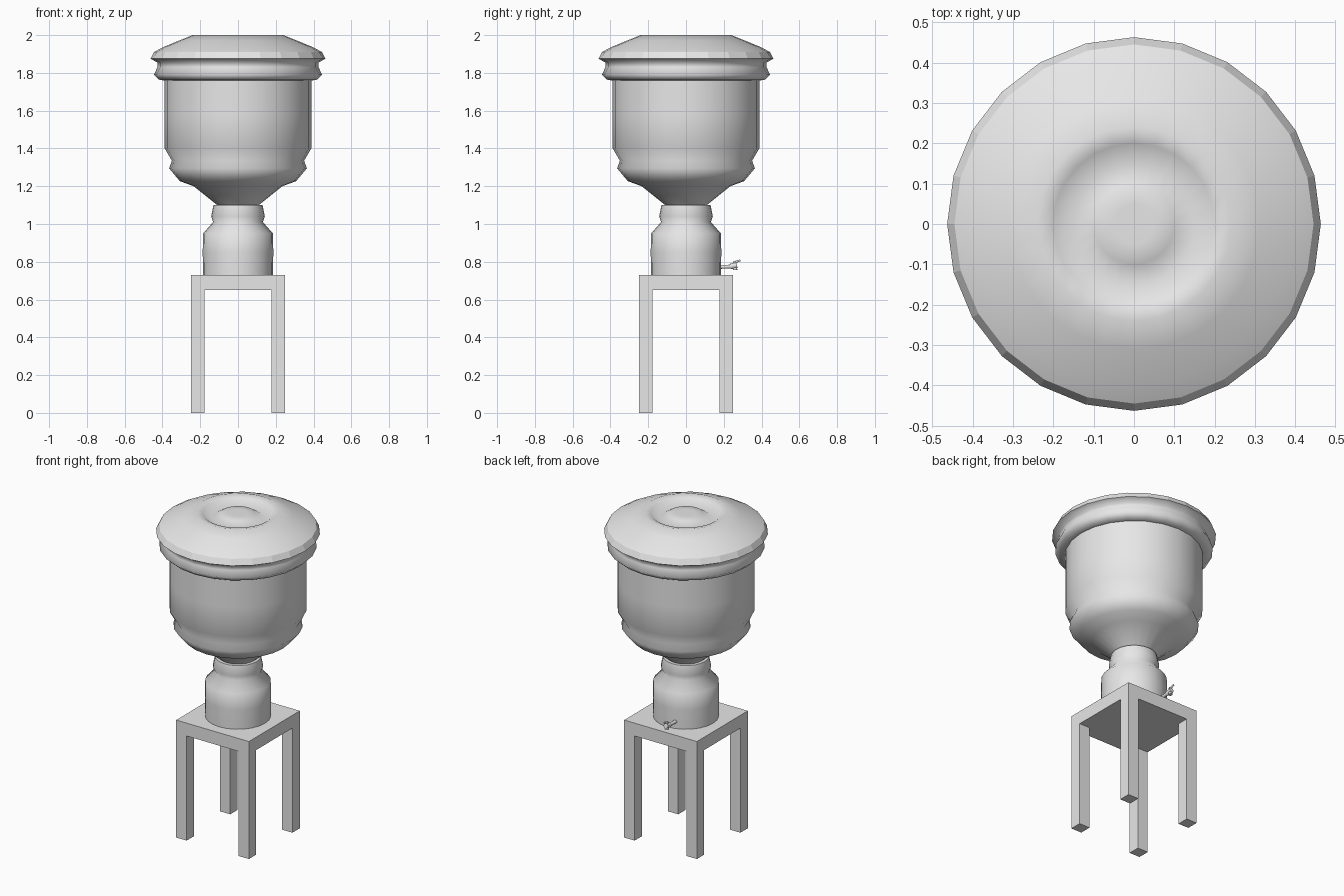
import bpy, bmesh, math
from mathutils import Vector

cube = bpy.data.objects.get("Cube")
if cube:
    bpy.data.objects.remove(cube, do_unlink=True)

grey = bpy.data.materials.new("plain_grey")
grey.use_nodes = True
grey.diffuse_color = (0.8, 0.8, 0.8, 1)
grey.node_tree.nodes["Principled BSDF"].inputs["Base Color"].default_value = (0.8, 0.8, 0.8, 1)


def finish(bm, name, smooth_angle=None):
    bmesh.ops.recalc_face_normals(bm, faces=bm.faces)
    mesh = bpy.data.meshes.new(name)
    bm.to_mesh(mesh)
    bm.free()
    mesh.materials.append(grey)
    ob = bpy.data.objects.new(name, mesh)
    bpy.context.collection.objects.link(ob)
    if smooth_angle:
        bpy.ops.object.select_all(action='DESELECT')
        ob.select_set(True)
        bpy.context.view_layer.objects.active = ob
        bpy.ops.object.shade_smooth_by_angle(angle=math.radians(smooth_angle))
    return ob


def lathe(name, profile, smooth_angle=None, sides=24):
    """Revolve (radius, height) points about z; zero radius makes a pole."""
    bm = bmesh.new()
    rings = []
    for r, z in profile:
        count = sides if r > 0 else 1
        rings.append([bm.verts.new((r * math.cos(math.tau * i / sides),
                                    r * math.sin(math.tau * i / sides), z))
                      for i in range(count)])
    for a, b in zip(rings, rings[1:]):
        for i in range(sides):
            j = (i + 1) % sides
            quad = [a[i % len(a)], a[j % len(a)], b[j % len(b)], b[i % len(b)]]
            bm.faces.new(list(dict.fromkeys(quad)))
    return finish(bm, name, smooth_angle)


def box(name, low, high):
    bm = bmesh.new()
    bmesh.ops.create_cube(bm, size=1)
    for v in bm.verts:
        v.co = Vector([(l + h) / 2 + c * (h - l) for l, h, c in zip(low, high, v.co)])
    return finish(bm, name)


def rod(name, start, end, r1, r2):
    start, end = Vector(start), Vector(end)
    axis = end - start
    bm = bmesh.new()
    bmesh.ops.create_cone(bm, cap_ends=True, segments=12, radius1=r1, radius2=r2,
                          depth=axis.length)
    bmesh.ops.rotate(bm, verts=bm.verts,
                     matrix=Vector((0, 0, 1)).rotation_difference(axis).to_matrix())
    bmesh.ops.translate(bm, verts=bm.verts, vec=(start + end) / 2)
    return finish(bm, name, 40)


# Lid with a ring-shaped hollow around a raised centre, and a faceted rim
lathe("lid_top", [(0, 1.985), (0.05, 1.99), (0.1, 1.985), (0.15, 1.955), (0.2, 1.99),
                  (0.24, 2.0), (0.31, 1.972), (0.4, 1.935), (0.445, 1.91)], 80)
lathe("lid_rim", [(0.445, 1.91), (0.463, 1.875)])

# Large vessel from the collar down to its funnel
lathe("vessel_collar", [(0.463, 1.875), (0.427, 1.855), (0.427, 1.83), (0.445, 1.79),
                        (0.415, 1.762), (0.385, 1.76)], 80)
lathe("vessel_body", [(0.388, 1.765), (0.388, 1.58), (0.388, 1.4), (0.35, 1.335),
                      (0.365, 1.295), (0.308, 1.227), (0.235, 1.2), (0.11, 1.1),
                      (0.09, 1.08)], 80)

# Small jar under the funnel
lathe("jar", [(0, 1.1), (0.13, 1.1), (0.142, 1.04), (0.132, 1.01), (0.185, 0.95),
              (0.187, 0.85), (0.185, 0.73), (0, 0.73)], 65)

# Tap at the back of the jar
TAP_X = -0.05
rod("tap_pipe", (TAP_X, 0.16, 0.772), (TAP_X, 0.245, 0.775), 0.01, 0.01)
rod("tap_valve", (TAP_X, 0.235, 0.775), (TAP_X, 0.27, 0.782), 0.015, 0.015)
rod("tap_spout", (TAP_X, 0.258, 0.785), (TAP_X, 0.26, 0.756), 0.01, 0.012)
rod("tap_stem", (TAP_X, 0.255, 0.78), (TAP_X, 0.258, 0.803), 0.007, 0.007)
rod("tap_lever", (TAP_X, 0.25, 0.795), (TAP_X, 0.288, 0.808), 0.007, 0.005)

# Stool
EDGE, LEG = 0.25, 0.072
box("stool_seat", (-EDGE, -EDGE, 0.65), (EDGE, EDGE, 0.73))
for side, sx in (("right", -1), ("left", 1)):
    for end, sy in (("front", -1), ("back", 1)):
        xs = sorted((sx * EDGE, sx * (EDGE - LEG)))
        ys = sorted((sy * EDGE, sy * (EDGE - LEG)))
        box(f"stool_leg_{end}_{side}", (xs[0], ys[0], 0), (xs[1], ys[1], 0.65))
